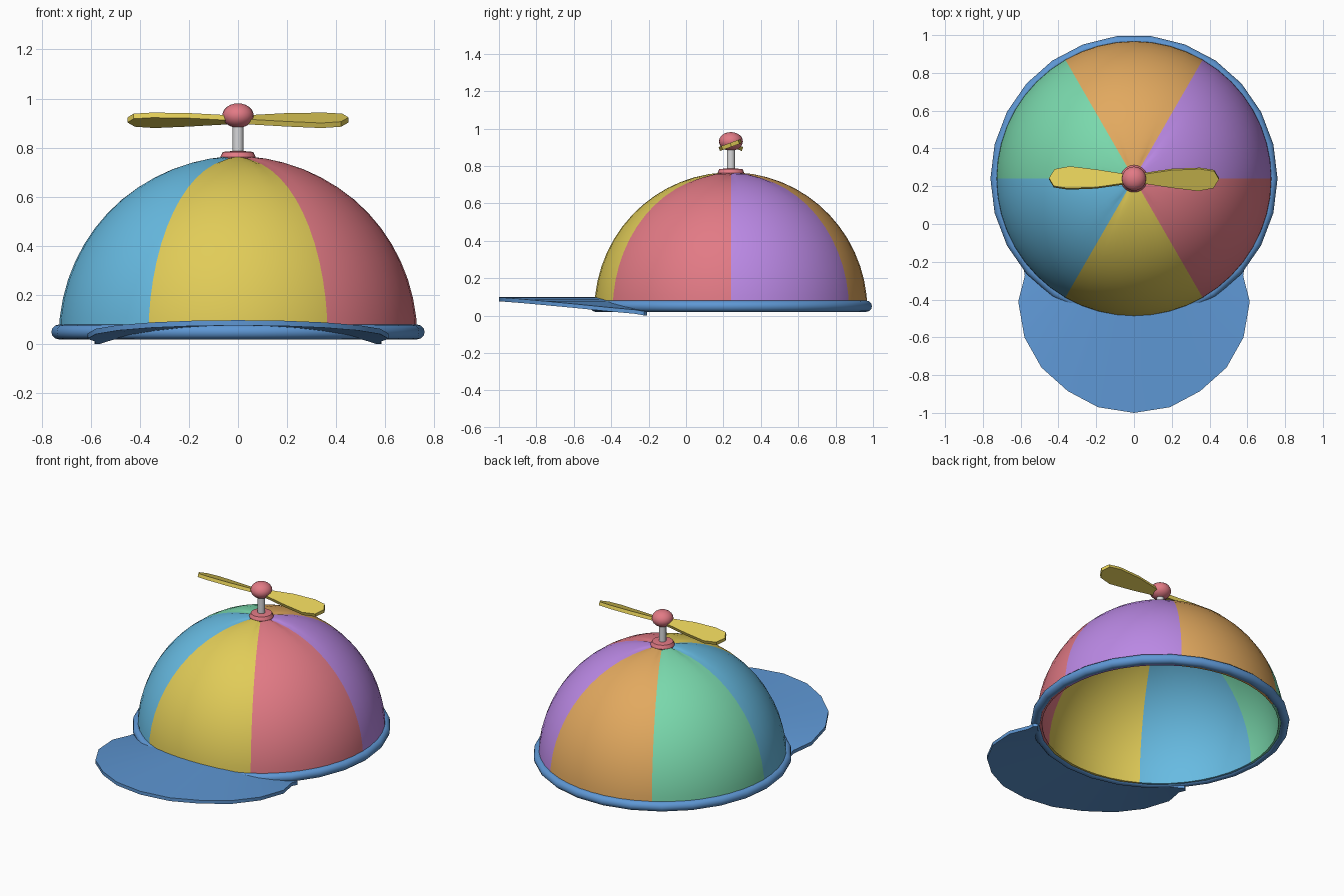
import bpy, bmesh
from math import sin, cos, pi, radians, tau, hypot
from mathutils import Matrix, Vector

cube = bpy.data.objects.get("Cube")
if cube:
    bpy.data.objects.remove(cube, do_unlink=True)

CENTER = Vector((0, 0.24, 0))
RADIUS = 0.73
RIM_Z = 0.05


def material(name, rgb):
    linear = [((c / 255 + 0.055) / 1.055) ** 2.4 for c in rgb] + [1]
    mat = bpy.data.materials.new(name)
    mat.use_nodes = True
    mat.diffuse_color = linear
    mat.node_tree.nodes["Principled BSDF"].inputs["Base Color"].default_value = linear
    return mat


red = material("red", (226, 122, 133))
yellow = material("yellow", (225, 204, 88))
sky = material("sky blue", (103, 187, 226))
green = material("green", (122, 217, 173))
orange = material("orange", (226, 169, 95))
purple = material("purple", (187, 137, 229))
blue = material("denim blue", (94, 151, 212))
grey = material("light grey", (216, 216, 218))


def finish(name, bm, *mats):
    bmesh.ops.recalc_face_normals(bm, faces=bm.faces)
    mesh = bpy.data.meshes.new(name)
    bm.to_mesh(mesh)
    bm.free()
    obj = bpy.data.objects.new(name, mesh)
    bpy.context.collection.objects.link(obj)
    obj.location = CENTER
    for mat in mats:
        mesh.materials.append(mat)
    bpy.ops.object.select_all(action='DESELECT')
    obj.select_set(True)
    bpy.context.view_layer.objects.active = obj
    bpy.ops.object.shade_smooth_by_angle(angle=radians(35))
    return obj


def grid_faces(bm, rows):
    """Skin between successive closed rings."""
    n = len(rows[0])
    for low, high in zip(rows, rows[1:]):
        for i in range(n):
            j = (i + 1) % n
            bm.faces.new((low[i], low[j], high[j], high[i]))


def lathe(name, profile, mat, sides):
    """Closed turned solid from (radius, height) pairs."""
    bm = bmesh.new()
    rows = [[bm.verts.new((r * cos(tau * i / sides), r * sin(tau * i / sides), z))
             for i in range(sides)] for r, z in profile]
    grid_faces(bm, rows)
    bm.faces.new(rows[0])
    bm.faces.new(rows[-1])
    return finish(name, bm, mat)


# Hollow dome of six coloured panels, pinched at the seams near the crown
PANEL_COLUMNS, LEVELS, BASE_Z = 8, 14, 0.028
columns = 6 * PANEL_COLUMNS
bm = bmesh.new()


def dome_ring(radius, elev):
    ring = []
    for c in range(columns):
        angle = tau * c / columns
        across = 2 * (c % PANEL_COLUMNS) / PANEL_COLUMNS - 1
        r = radius * (1 - 0.012 * across ** 4 * sin(elev) ** 8)
        ring.append(bm.verts.new((r * cos(elev) * cos(angle),
                                  r * cos(elev) * sin(angle),
                                  BASE_Z + (r + 0.008) * sin(elev))))
    return ring


elevations = [radians(87) * i / LEVELS for i in range(LEVELS + 1)]
rings = [dome_ring(RADIUS - 0.035, e) for e in reversed(elevations)]
rings += [dome_ring(RADIUS, e) for e in elevations]
grid_faces(bm, rings)
bm.faces.ensure_lookup_table()
for i, face in enumerate(bm.faces):
    face.material_index = i % columns // PANEL_COLUMNS
bm.faces.new(rings[0])
bm.faces.new(rings[-1])
finish("dome_panels", bm, purple, orange, green, sky, yellow, red)

# Rolled rim around the dome
bm = bmesh.new()
SIDES, TUBE = 26, 12
rings = []
for s in range(SIDES):
    a = tau * s / SIDES
    ring = []
    for k in range(TUBE):
        r = RADIUS + 0.03 * cos(tau * k / TUBE)
        ring.append(bm.verts.new((r * cos(a), r * sin(a),
                                  RIM_Z + 0.03 * sin(tau * k / TUBE))))
    rings.append(ring)
grid_faces(bm, rings + rings[:1])
finish("rim", bm, blue)

# Brim arched from side to side, its inner edge tucked into the rim
half = [(0.585, -0.225), (0.578, -0.275), (0.613, -0.41), (0.58, -0.6),
        (0.49, -0.76), (0.35, -0.885), (0.19, -0.97)]
outer = half + [(0, -1)] + [(-x, y) for x, y in reversed(half)]
bm = bmesh.new()
sections = []
for x, y in outer:
    y -= CENTER.y
    reach = hypot(x, y)
    top = 0.098 - 0.2 * (1 + y / reach)
    bottom = top - 0.0215
    inner = 0.72 / reach
    sections.append([bm.verts.new(p) for p in (
        (x * inner, y * inner, top), (x, y, top),
        (x, y, bottom), (x * inner, y * inner, bottom))])
grid_faces(bm, sections)
bm.faces.new(sections[0])
bm.faces.new(sections[-1])
finish("brim", bm, blue)

# Button, shaft and knob
lathe("top_button", [(0.068, 0.752), (0.072, 0.762), (0.062, 0.783), (0.03, 0.786)], red, 20)
lathe("shaft", [(0.022, 0.77), (0.022, 0.92)], grey, 16)
bm = bmesh.new()
bmesh.ops.create_uvsphere(bm, u_segments=20, v_segments=12, radius=0.064,
                          matrix=Matrix.Translation((0, 0, 0.931))
                          @ Matrix.Diagonal((1, 1, 0.78, 1)))
finish("knob", bm, red)

# Two pitched propeller blades
blade = [(0.0, -0.02), (0.06, -0.025), (0.2, -0.048), (0.34, -0.066), (0.42, -0.05),
         (0.45, 0.0), (0.425, 0.045), (0.35, 0.058), (0.2, 0.052), (0.06, 0.03), (0.0, 0.02)]
for side, turn in (("left", 0), ("right", pi)):
    bm = bmesh.new()
    faces = [[bm.verts.new((x, y, z)) for x, y in blade] for z in (-0.011, 0.011)]
    grid_faces(bm, faces)
    for face in faces:
        bm.faces.new(face)
    obj = finish(side + "_propeller_blade", bm, yellow)
    obj.matrix_world = (Matrix.Translation(CENTER + Vector((0, 0, 0.913)))
                        @ Matrix.Rotation(turn, 4, 'Z')
                        @ Matrix.Rotation(radians(20), 4, 'X'))
